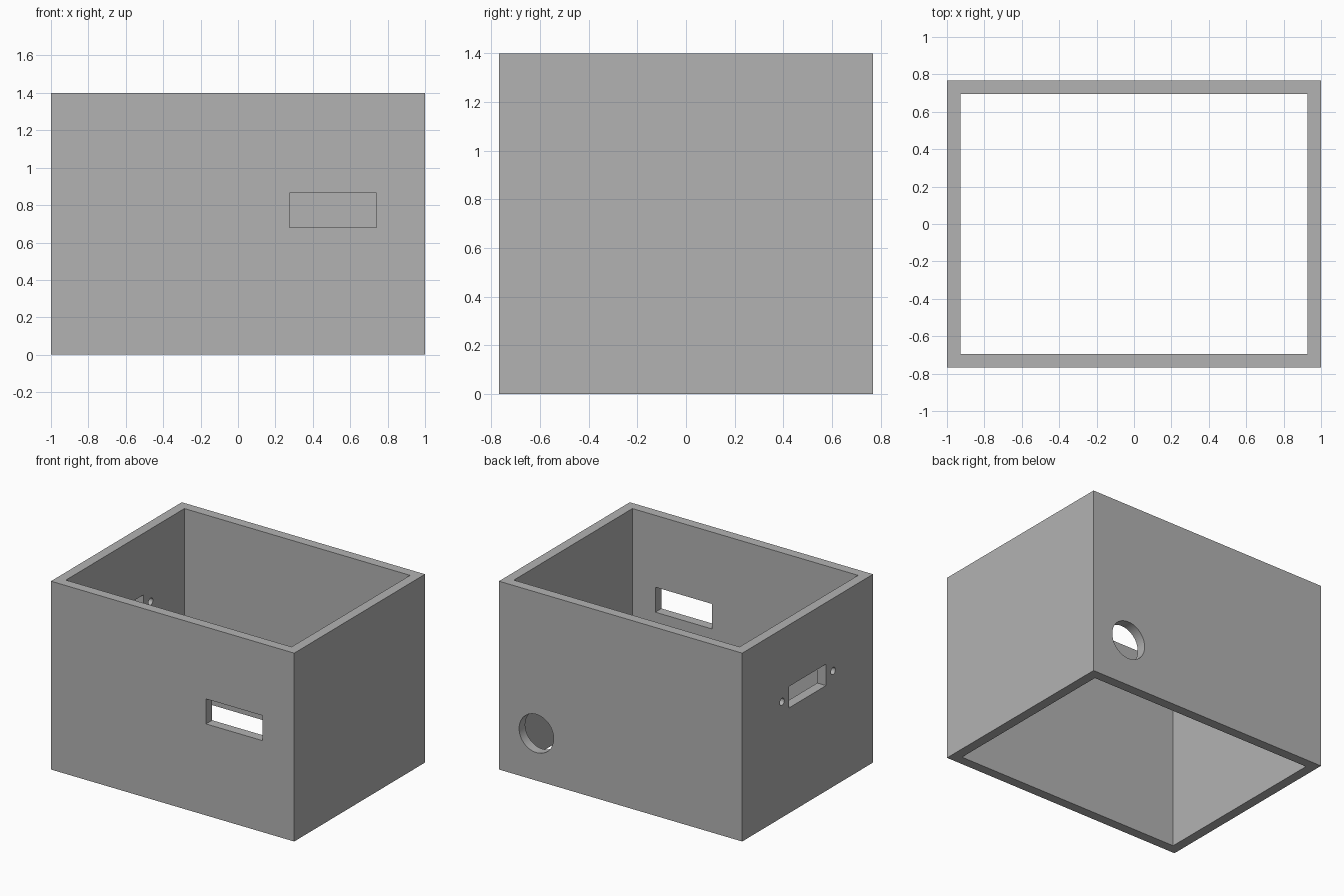
import bpy
import math
from mathutils import Vector

default = bpy.data.objects.get("Cube")
if default:
    bpy.data.objects.remove(default, do_unlink=True)

HALF_X, HALF_Y, HEIGHT, WALL = 1.0, 0.768, 1.4, 0.072

grey = bpy.data.materials.new("plain_grey")
grey.use_nodes = True
grey.diffuse_color = (0.45, 0.45, 0.45, 1)
grey.node_tree.nodes["Principled BSDF"].inputs["Base Color"].default_value = grey.diffuse_color


def box(name, low, high):
    low, high = Vector(low), Vector(high)
    bpy.ops.mesh.primitive_cube_add(size=1, location=(low + high) / 2)
    obj = bpy.context.object
    obj.name = name
    obj.scale = high - low
    bpy.ops.object.transform_apply(location=True, rotation=True, scale=True)
    obj.data.materials.append(grey)
    return obj


def drill(name, centre, radius, rotation, sides):
    bpy.ops.mesh.primitive_cylinder_add(vertices=sides, radius=radius, depth=4 * WALL,
                                        location=centre, rotation=rotation)
    obj = bpy.context.object
    obj.name = name
    obj.data.materials.append(grey)
    return obj


def cut(body, cutter):
    bpy.context.view_layer.objects.active = body
    mod = body.modifiers.new("cut", "BOOLEAN")
    mod.operation = "DIFFERENCE"
    mod.solver = "EXACT"
    mod.object = cutter
    bpy.ops.object.modifier_apply(modifier=mod.name)
    bpy.data.objects.remove(cutter, do_unlink=True)


# Rectangular sleeve, open at top and bottom
body = box("enclosure_walls", (-HALF_X, -HALF_Y, 0), (HALF_X, HALF_Y, HEIGHT))
ix, iy = HALF_X - WALL, HALF_Y - WALL
cut(body, box("cavity", (-ix, -iy, -0.5), (ix, iy, HEIGHT + 0.5)))

# Front window slot
cut(body, box("front_slot", (0.275, -HALF_Y - WALL, 0.68),
              (0.74, -HALF_Y + 2 * WALL, 0.866)))

# Round opening in the back wall
cut(body, drill("back_hole", (0.693, HALF_Y, 0.35), 0.142, (math.pi / 2, 0, 0), 64))

# Connector slot with a screw hole on either side, in the -x wall
cut(body, box("side_slot", (-HALF_X - WALL, -0.216, 0.783),
              (-HALF_X + 2 * WALL, 0.216, 0.942)))
for side in (-1, 1):
    cut(body, drill("screw_hole", (-HALF_X, side * 0.3, 0.86), 0.026,
                    (0, math.pi / 2, 0), 32))

# Smooth hole walls, sharp box edges
bpy.ops.object.select_all(action="DESELECT")
body.select_set(True)
bpy.context.view_layer.objects.active = body
bpy.ops.object.shade_smooth_by_angle(angle=math.radians(30))
